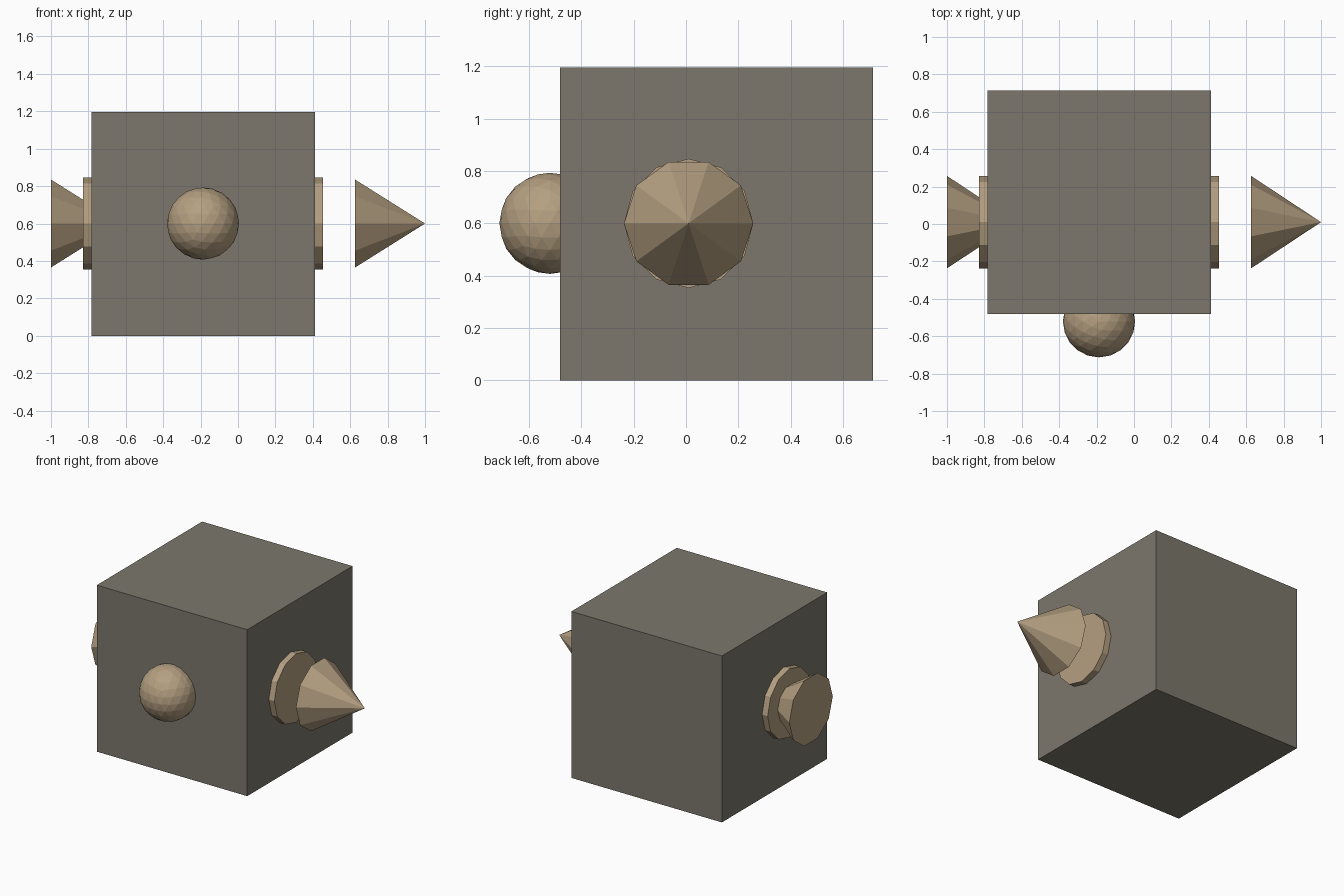
import bpy
from math import pi

if "Cube" in bpy.data.objects:
    bpy.data.objects.remove(bpy.data.objects["Cube"])

CX, CY, CZ = -0.187, 0.01, 0.6   # axis shared by the parts
R = 0.247


def material(name, rgb):
    m = bpy.data.materials.new(name)
    m.diffuse_color = (*rgb, 1)
    m.use_nodes = True
    m.node_tree.nodes["Principled BSDF"].inputs["Base Color"].default_value = m.diffuse_color
    return m


stone = material("stone_grey", (0.20, 0.185, 0.15))
tan = material("tan", (0.46, 0.35, 0.22))


def finish(name, mat):
    ob = bpy.context.object
    ob.name = name
    ob.data.materials.append(mat)
    return ob


# Main block
bpy.ops.mesh.primitive_cube_add(size=1.195, location=(CX, 0.116, 0.5975))
finish("block", stone)

# Low-poly ball set into the front face
bpy.ops.mesh.primitive_ico_sphere_add(subdivisions=3, radius=0.193,
                                      location=(CX, -0.52, CZ))
finish("front_ball", tan)

# Twelve-sided axle running through the block, showing as a disc on each side
bpy.ops.mesh.primitive_cylinder_add(vertices=12, radius=R, depth=1.283,
                                    location=(CX, CY, CZ), rotation=(0, pi / 2, 0))
finish("axle", tan)

# Ten-sided cones, both pointing to +x; the left one sinks into the block
for name, x in (("left_cone", -0.813), ("right_cone", 0.813)):
    bpy.ops.mesh.primitive_cone_add(vertices=10, radius1=R, radius2=0, depth=0.374,
                                    location=(x, CY, CZ), rotation=(0, pi / 2, 0))
    finish(name, tan)
